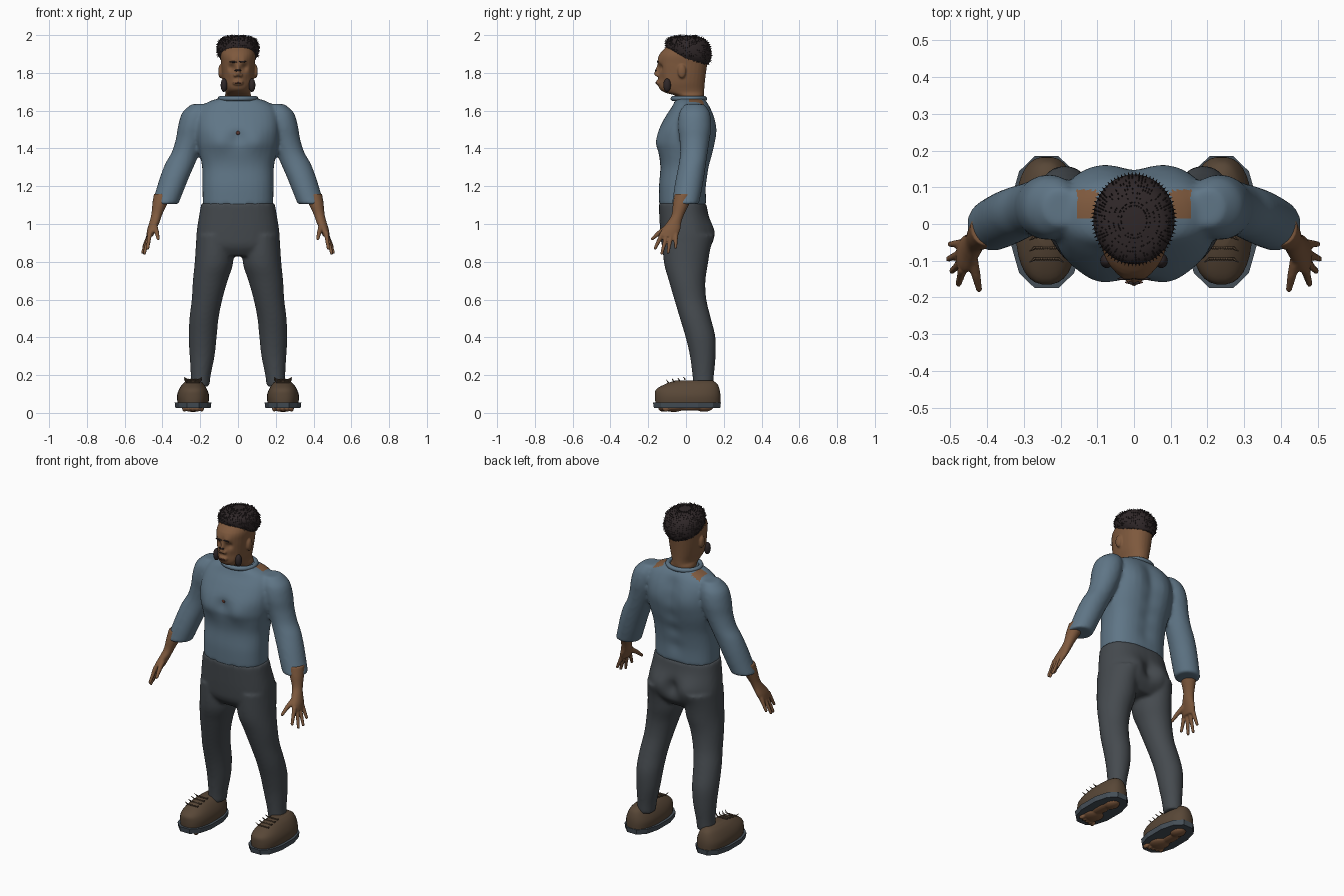
import bpy, bmesh, math, random
from mathutils import Vector, Matrix

random.seed(4)
cube = bpy.data.objects.get("Cube")
if cube:
    bpy.data.objects.remove(cube)


def material(name, *rgb):
    m = bpy.data.materials.new(name)
    m.use_nodes = True
    m.diffuse_color = (*rgb, 1)
    bsdf = next(n for n in m.node_tree.nodes if n.type == 'BSDF_PRINCIPLED')
    bsdf.inputs["Base Color"].default_value = (*rgb, 1)
    return m


SHIRT = material("blue grey cloth", .115, .18, .24)
TROUSER = material("charcoal cloth", .06, .069, .078)
SKIN = material("brown skin", .21, .1, .047)
HAIR = material("dark hair", .028, .02, .021)
LEATHER = material("brown leather", .098, .063, .038)
RUBBER = material("slate rubber", .06, .078, .096)
LIP = material("dark red brown", .1, .035, .025)


def loft(bm, rings, power=2.0, seg=32, sub=4):
    """Closed tube through rings of (x, y, z, rx, ry), eased between rings."""
    pts = [Vector(r) for r in rings]
    path = []
    for i in range(len(pts) - 1):
        a, b = pts[max(i - 1, 0)], pts[i]
        c, d = pts[i + 1], pts[min(i + 2, len(pts) - 1)]
        for k in range(sub):
            t = k / sub
            path.append(.5 * (2 * b + (c - a) * t + (2 * a - 5 * b + 4 * c - d) * t * t
                              + (3 * b - a - 3 * c + d) * t ** 3))
    path.append(pts[-1])
    loops = []
    for x, y, z, rx, ry in path:
        loop = []
        for j in range(seg):
            a = math.tau * (j + .5) / seg
            c, s = math.cos(a), math.sin(a)
            loop.append(bm.verts.new((x + rx * math.copysign(abs(c) ** (2 / power), c),
                                      y + ry * math.copysign(abs(s) ** (2 / power), s), z)))
        loops.append(loop)
    for lo, hi in zip(loops, loops[1:]):
        for j in range(seg):
            k = (j + 1) % seg
            bm.faces.new((lo[j], lo[k], hi[k], hi[j]))
    bm.faces.new(loops[0])
    bm.faces.new(loops[-1])


def centred(rows, x=0):
    """Turn (z, half width, front y, back y) rows into loft rings."""
    return [(x, (f + b) / 2, z, w, (b - f) / 2) for z, w, f, b in rows]


def mirrored(rings, side):
    return [(r[0] * side, *r[1:]) for r in rings]


def ball(bm, centre, radii, detail=3):
    mat = Matrix.Translation(centre) @ Matrix.Diagonal((*radii, 1))
    bmesh.ops.create_icosphere(bm, subdivisions=detail, radius=1, matrix=mat)


def finger(bm, a, b, ra, rb, steps=14):
    for i in range(steps + 1):
        r = ra + (rb - ra) * i / steps
        ball(bm, Vector(a).lerp(Vector(b), i / steps), (r, r, r), 2)


def finish(bm, name, mat, voxel=0, smooth=4, angle=180):
    """Make the object; a voxel size fuses overlapping pieces into one skin."""
    bmesh.ops.recalc_face_normals(bm, faces=bm.faces[:])
    me = bpy.data.meshes.new(name)
    bm.to_mesh(me)
    bm.free()
    ob = bpy.data.objects.new(name, me)
    bpy.context.collection.objects.link(ob)
    bpy.ops.object.select_all(action='DESELECT')
    ob.select_set(True)
    bpy.context.view_layer.objects.active = ob
    if voxel:
        fuse = ob.modifiers.new("fuse", 'REMESH')
        fuse.mode, fuse.voxel_size = 'VOXEL', voxel
        soft = ob.modifiers.new("soften", 'SMOOTH')
        soft.factor, soft.iterations = .5, smooth
        for m in ("fuse", "soften"):
            bpy.ops.object.modifier_apply(modifier=m)
    ob.data.materials.clear()
    ob.data.materials.append(mat)
    if angle:
        bpy.ops.object.shade_smooth_by_angle(angle=math.radians(angle))
    return ob


def sculpt(ob, centre, radius, push):
    """Push the surface near a point, on both sides of the body."""
    for v in ob.data.vertices:
        p = Vector((abs(v.co.x), v.co.y, v.co.z)) - Vector(centre)
        v.co += Vector(push) * math.exp(-p.length_squared / radius ** 2)


def plate(name, host, at, radii, mat):
    """Thin oval patch resting on the host surface."""
    spot = host.closest_point_on_mesh(Vector(at))[1]
    bm = bmesh.new()
    ball(bm, spot, radii)
    return finish(bm, name, mat)


# Shirt: torso and both sleeves fused together
TORSO = [(1.1, .187, -.142, .108), (1.2, .188, -.143, .11), (1.3, .19, -.136, .125),
         (1.38, .205, -.145, .145), (1.43, .215, -.152, .152), (1.5, .22, -.144, .156),
         (1.57, .215, -.108, .147), (1.62, .195, -.075, .128), (1.65, .15, -.06, .108),
         (1.665, .1, -.05, .09)]
SLEEVE = [(.2, .045, 1.635, .045, .05), (.22, .045, 1.59, .075, .08), (.237, .045, 1.52, .08, .088),
          (.252, .045, 1.45, .077, .08), (.277, .042, 1.38, .074, .073), (.306, .034, 1.32, .079, .072),
          (.335, .022, 1.25, .077, .074), (.36, .01, 1.18, .074, .074), (.387, -.003, 1.105, .071, .071)]
bm = bmesh.new()
loft(bm, centred(TORSO), 2.5)
for s in (1, -1):
    loft(bm, mirrored(SLEEVE, s))
shirt = finish(bm, "shirt", SHIRT, .01, 5)
sculpt(shirt, (.1, -.15, 1.43), .06, (0, -.014, 0))
sculpt(shirt, (0, -.15, 1.46), .04, (0, .012, 0))
sculpt(shirt, (.11, .15, 1.5), .09, (0, .012, 0))
for z in (1.2, 1.3, 1.4, 1.5, 1.58):
    sculpt(shirt, (0, .14, z), .05, (0, -.013, 0))
# Open shoulder gaps showing skin
shirt.data.materials.append(SKIN)
for f in shirt.data.polygons:
    x, y, z = f.center
    if .1 < abs(x) < .155 and .02 < y < .092 and z > 1.6:
        f.material_index = 1
plate("button", shirt, (0, -.2, 1.48), (.01, .004, .01), LIP)

# Rolled collar and sleeve hems
def ring(name, centre, rx, ry, r, mat):
    curve = bpy.data.curves.new(name, 'CURVE')
    curve.dimensions, curve.bevel_depth, curve.bevel_resolution = '3D', r, 3
    sp = curve.splines.new('POLY')
    sp.points.add(39)
    sp.use_cyclic_u = True
    for i, p in enumerate(sp.points):
        a = math.tau * i / 40
        p.co = (centre[0] + rx * math.cos(a), centre[1] + ry * math.sin(a), centre[2], 1)
    sp.use_smooth = True
    ob = bpy.data.objects.new(name, curve)
    curve.materials.append(mat)
    bpy.context.collection.objects.link(ob)


ring("collar", (0, .015, 1.664), .095, .084, .013, SHIRT)

# Trousers: hips and both legs fused together
HIPS = [(1.11, .195, -.145, .108), (1.05, .205, -.142, .118), (.95, .22, -.136, .14),
        (.88, .215, -.126, .13), (.83, .16, -.09, .09)]
LEG = [(.125, .005, .94, .095, .13), (.127, 0, .8, .102, .118), (.147, .006, .7, .092, .097),
       (.164, .023, .6, .081, .085), (.18, .05, .5, .077, .082), (.187, .077, .4, .074, .079),
       (.19, .089, .3, .066, .068), (.197, .091, .2, .053, .057), (.201, .091, .14, .05, .053)]
bm = bmesh.new()
loft(bm, centred(HIPS), 2.4)
for s in (1, -1):
    loft(bm, mirrored(LEG, s))
trousers = finish(bm, "trousers", TROUSER, .01, 5)
sculpt(trousers, (.1, .13, .96), .07, (0, .02, 0))
sculpt(trousers, (0, .13, .95), .045, (0, -.03, 0))

# Forearms and hands
TIPS = [(.478, -.163, .872), (.496, -.128, .845), (.505, -.095, .85), (.5, -.055, .877)]
ARM = [(.4, -.01, 1.16, .045, .05), (.413, -.025, 1.11, .04, .044), (.43, -.043, 1.05, .029, .033),
       (.442, -.062, 1.01, .027, .038), (.457, -.08, .97, .024, .05), (.468, -.09, .935, .018, .046)]
for s, side in ((1, "left"), (-1, "right")):
    bm = bmesh.new()
    loft(bm, mirrored(ARM, s), seg=24)
    for i, tip in enumerate(TIPS):
        finger(bm, (.467 * s, -.125 + .024 * i, .95), (tip[0] * s, *tip[1:]), .0135, .009)
    finger(bm, (.445 * s, -.08, .995), (.43 * s, -.14, .955), .018, .013)
    finger(bm, (.43 * s, -.14, .955), (.422 * s, -.178, .922), .013, .009)
    finish(bm, side + "_hand", SKIN, .005, 3)

# Head and neck with ears and nose
HEAD = [(1.62, .072, -.05, .088), (1.675, .07, -.052, .094), (1.695, .066, -.11, .096),
        (1.715, .07, -.14, .097), (1.75, .079, -.148, .1), (1.8, .086, -.146, .106),
        (1.85, .09, -.148, .113), (1.9, .092, -.14, .118), (1.95, .075, -.09, .1)]
bm = bmesh.new()
loft(bm, centred(HEAD), 2.2)
for s in (1, -1):
    ball(bm, (s * .093, -.022, 1.808), (.012, .022, .036))
    ball(bm, (s * .013, -.149, 1.788), (.012, .012, .01))
finger(bm, (0, -.144, 1.84), (0, -.157, 1.795), .009, .013)
ball(bm, (0, -.146, 1.748), (.03, .014, .015))
head = finish(bm, "head", SKIN, .005, 3)
sculpt(head, (.036, -.14, 1.828), .02, (0, .014, 0))
sculpt(head, (.03, -.145, 1.86), .022, (0, -.007, 0))
sculpt(head, (.05, -.13, 1.765), .026, (0, .006, 0))
for s, side in ((1, "left"), (-1, "right")):
    plate(side + "_eye", head, (s * .035, -.2, 1.829), (.012, .004, .0045), HAIR)
    plate(side + "_eyebrow", head, (s * .037, -.2, 1.853), (.021, .004, .0045), HAIR)
    bm = bmesh.new()
    ball(bm, (s * .074, -.1, 1.735), (.018, .02, .036))
    finish(bm, side + "_whiskers", HAIR)
plate("mouth", head, (0, -.2, 1.748), (.025, .0045, .003), LIP)

# Cropped hair: tilted cap with a rough surface and short spikes
CAP = [(0, .01, 1.875, .09, .108), (0, .012, 1.9, .106, .118), (0, .013, 1.935, .111, .122),
       (0, .012, 1.965, .103, .112), (0, .01, 1.986, .08, .085), (0, .01, 1.996, .035, .04)]
bm = bmesh.new()
loft(bm, CAP, seg=72)
for v in bm.verts:
    v.co.z -= .26 * v.co.y * min(1, (2 - v.co.z) / .07)
bm.normal_update()
tufts = random.sample([(v.co.copy(), v.normal.copy()) for v in bm.verts], 700)
for at, n in tufts:
    n = n if n.dot(at - Vector((0, .01, 1.92))) > 0 else -n
    if n.z < -.5:
        continue
    turn = n.to_track_quat('Z', 'Y').to_matrix().to_4x4()
    bmesh.ops.create_cone(bm, segments=3, radius1=.004, radius2=0, depth=.012,
                          matrix=Matrix.Translation(at + n * .002) @ turn)
finish(bm, "hair", HAIR, angle=40)

# Shoes: leather upper, faceted rubber rim, bare foot visible underneath
UPPER = [(.05, .082, -.162, .182), (.09, .085, -.165, .183), (.125, .074, -.158, .178),
         (.155, .054, -.105, .165), (.172, .032, -.055, .14)]
for s, side in ((1, "left"), (-1, "right")):
    cx = s * .238
    bm = bmesh.new()
    loft(bm, centred(UPPER, cx), 2.5)
    finish(bm, side + "_shoe", LEATHER, angle=50)
    bm = bmesh.new()
    loft(bm, centred([(.025, .096, -.175, .186), (.055, .1, -.18, .19)], cx), 2.4, 12, 1)
    finish(bm, side + "_sole", RUBBER, angle=0)
    bm = bmesh.new()
    ball(bm, (cx, .095, .03), (.04, .05, .024))
    ball(bm, (cx + s * .012, .02, .03), (.035, .09, .018))
    ball(bm, (cx, -.065, .03), (.056, .06, .025))
    for i in range(5):
        ball(bm, (cx + s * (i - 2) * .023, -.125 + .005 * i, .024), (.012, .022, .018))
    finish(bm, side + "_foot", SKIN, .005, 2)
    # Laces crossing the instep, with loose ends
    bm = bmesh.new()
    for i in range(4):
        y, z = -.095 + .03 * i, .162 + .005 * i
        finger(bm, (cx - .033, y, z), (cx + .033, y, z), .004, .004)
        for e in (1, -1):
            finger(bm, (cx + e * .033, y, z), (cx + e * .045, y - .008, z + .012), .004, .002, 4)
    finish(bm, side + "_laces", LEATHER)
